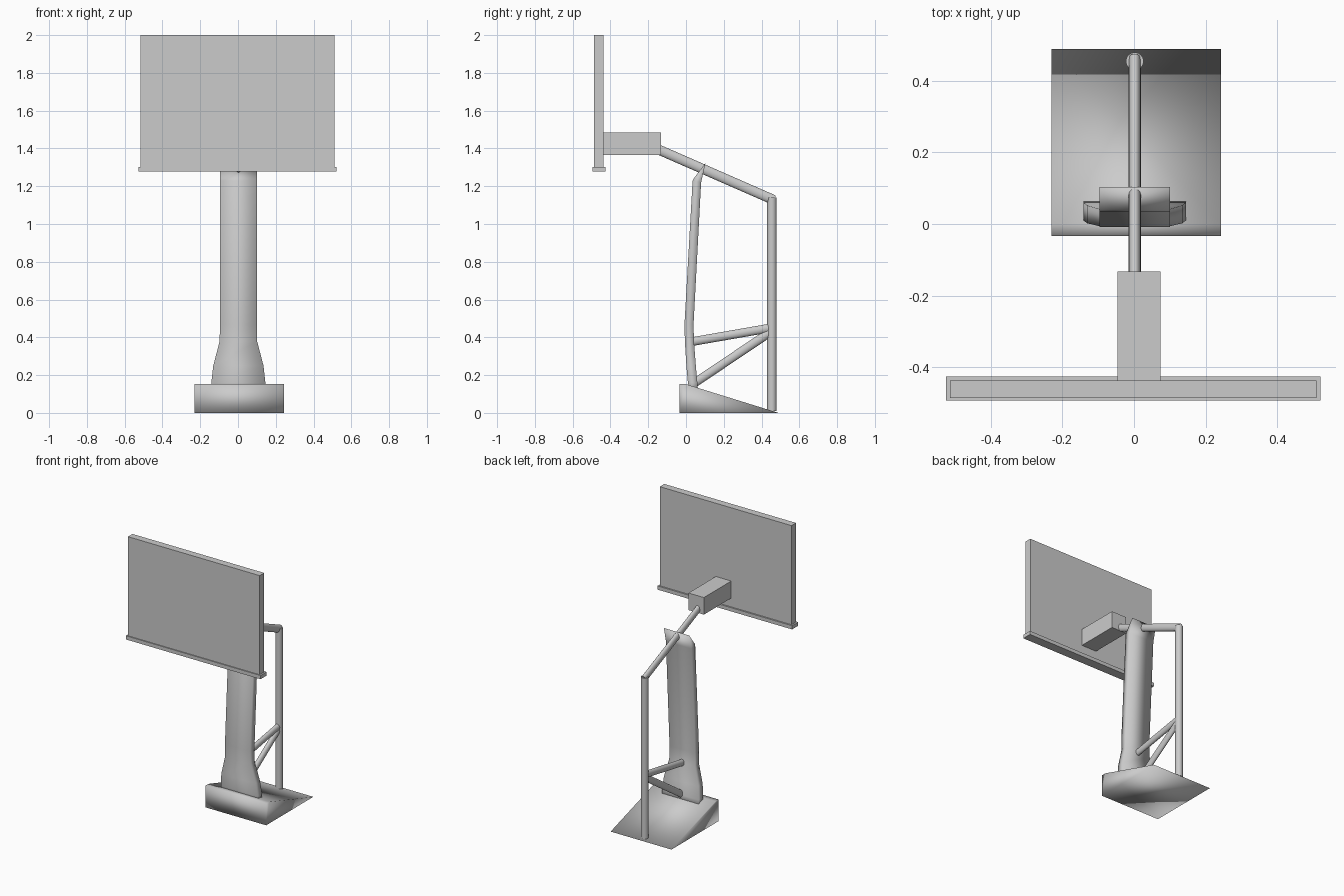
import bpy, math
from mathutils import Vector

if "Cube" in bpy.data.objects:
    bpy.data.objects.remove(bpy.data.objects["Cube"])


def mesh_object(name, verts, faces, smooth=False):
    me = bpy.data.meshes.new(name)
    me.from_pydata(verts, [], faces)
    me.polygons.foreach_set("use_smooth", [smooth] * len(me.polygons))
    ob = bpy.data.objects.new(name, me)
    bpy.context.collection.objects.link(ob)
    return ob


def loft(name, rings, smooth=False):
    """Skin equal-length vertex rings, bottom to top, and cap both ends."""
    n = len(rings[0])
    verts = [v for r in rings for v in r]
    faces = [tuple(range(n))[::-1]]
    for k in range(len(rings) - 1):
        for i in range(n):
            j = (i + 1) % n
            faces.append((k * n + i, k * n + j, (k + 1) * n + j, (k + 1) * n + i))
    faces.append(tuple(range(len(verts) - n, len(verts))))
    return mesh_object(name, verts, faces, smooth)


def box(name, x0, x1, y0, y1, z0, z1):
    return loft(name, [[(x0, y0, z), (x1, y0, z), (x1, y1, z), (x0, y1, z)]
                       for z in (z0, z1)])


def tube(name, a, b, radius, width=1.0, x=0.002):
    """Tube in the centre plane between two (y, z) points."""
    a, b = Vector((x, *a)), Vector((x, *b))
    bpy.ops.mesh.primitive_cylinder_add(vertices=16, radius=radius, depth=(b - a).length,
                                        location=(a + b) / 2)
    ob = bpy.context.object
    ob.name = name
    d = b - a
    ob.rotation_euler = (-math.atan2(d.y, d.z), 0, 0)
    ob.scale.x = width
    bpy.ops.object.shade_smooth_by_angle(angle=math.radians(40))
    return ob


# Backboard panel, lower ledge and mounting block
box("board", -0.515, 0.51, -0.487, -0.437, 1.29, 2.0)
box("board_ledge", -0.526, 0.521, -0.494, -0.427, 1.277, 1.303)
box("mount_block", -0.046, 0.074, -0.44, -0.133, 1.365, 1.485)

# Wedge base, tall at the front and running out to an edge at the back
L, R = -0.23, 0.243
mesh_object("base",
            [(x, y, z) for x in (L, R)
             for y, z in ((-0.034, 0), (0.49, 0), (0.0, 0.152), (-0.034, 0.152))],
            [(3, 2, 1, 0), (4, 5, 6, 7), (0, 1, 5, 4), (1, 2, 6, 5),
             (2, 3, 7, 6), (3, 0, 4, 7)], True)

# Padded front column: half width, front (y, z), back (y, z)
sections = [
    (0.143, (0.015, 0.10), (0.065, 0.10)),
    (0.143, (0.010, 0.16), (0.060, 0.16)),
    (0.133, (0.002, 0.25), (0.052, 0.25)),
    (0.099, (-0.006, 0.38), (0.042, 0.38)),
    (0.098, (-0.008, 0.47), (0.040, 0.47)),
    (0.098, (0.035, 1.23), (0.080, 1.22)),
    (0.098, (0.040, 1.24), (0.103, 1.322)),
]
cx = 0.002
loft("column_pad", [[(cx - w, *f), (cx + w, *f), (cx + w, *b), (cx - w, *b)]
                    for w, f, b in sections], True)

# Rear pole, sloping arm and the two braces
tube("rear_pole", (0.455, 0.01), (0.455, 1.14), 0.025)
tube("top_arm", (0.465, 1.127), (-0.15, 1.396), 0.026, 0.65)
tube("upper_brace", (0.03, 0.377), (0.45, 0.45), 0.023, 0.75)
tube("lower_brace", (0.04, 0.155), (0.45, 0.43), 0.023, 0.75)
